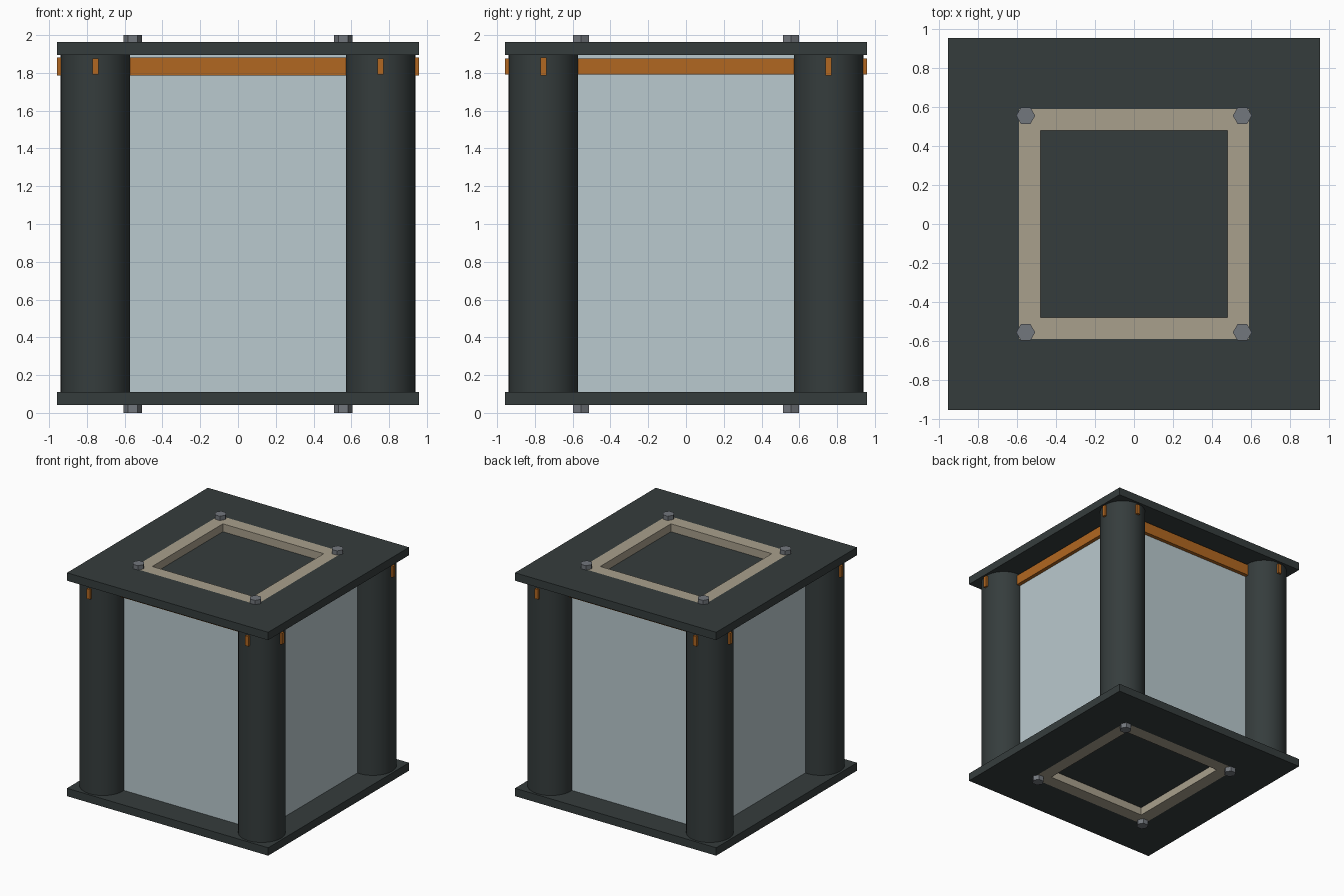
import bpy, bmesh, math
from mathutils import Matrix

if "Cube" in bpy.data.objects:
    bpy.data.objects.remove(bpy.data.objects["Cube"])


def material(name, rgb):
    m = bpy.data.materials.new(name)
    m.diffuse_color = (*rgb, 1)
    m.use_nodes = True
    m.node_tree.nodes["Principled BSDF"].inputs["Base Color"].default_value = m.diffuse_color
    return m


DARK = material("dark_slate", (0.036, 0.046, 0.046))
GLASS = material("pale_glass", (0.49, 0.585, 0.62))
ORANGE = material("orange", (0.44, 0.135, 0.015))
TAN = material("tan", (0.395, 0.35, 0.265))
STEEL = material("grey_steel", (0.17, 0.184, 0.205))


def finish(name, bm, mat):
    me = bpy.data.meshes.new(name)
    bm.to_mesh(me)
    bm.free()
    me.materials.append(mat)
    ob = bpy.data.objects.new(name, me)
    bpy.context.collection.objects.link(ob)
    return ob


def box(name, x, y, z, mat):
    """Box from (min, max) ranges."""
    bm = bmesh.new()
    size = [r[1] - r[0] for r in (x, y, z)]
    mid = [(r[0] + r[1]) / 2 for r in (x, y, z)]
    bmesh.ops.create_cube(bm, size=1, matrix=Matrix.Translation(mid) @ Matrix.Diagonal((*size, 1)))
    return finish(name, bm, mat)


def square_ring(name, outer, inner, z0, z1, mat):
    """Square slab with a square hole through it."""
    bm = bmesh.new()
    corners = ((-1, -1), (1, -1), (1, 1), (-1, 1))
    loops = [[bm.verts.new((sx * r, sy * r, z)) for sx, sy in corners]
             for r, z in ((outer, z0), (outer, z1), (inner, z1), (inner, z0))]
    for k in range(4):
        a, b = loops[k], loops[(k + 1) % 4]
        for i in range(4):
            j = (i + 1) % 4
            bm.faces.new((a[i], a[j], b[j], b[i]))
    bmesh.ops.recalc_face_normals(bm, faces=bm.faces)
    return finish(name, bm, mat)


def prism(name, x, y, z0, z1, radius, sides, mat):
    bm = bmesh.new()
    turn = Matrix.Translation((x, y, (z0 + z1) / 2)) @ Matrix.Rotation(math.pi / 2, 4, 'Z')
    bmesh.ops.create_cone(bm, cap_ends=True, segments=sides, radius1=radius,
                          radius2=radius, depth=z1 - z0, matrix=turn)
    return finish(name, bm, mat)


# End plates, each with an inset frame and a recessed floor
for side, z0, z1, f0, f1 in (("bottom", 0.042, 0.11, 0.11, 0.125),
                             ("top", 1.895, 1.963, 1.88, 1.895)):
    square_ring(side + "_plate", 0.957, 0.59, z0, z1, DARK)
    square_ring(side + "_frame", 0.59, 0.48, z0, z1, TAN)
    box(side + "_recess_floor", (-0.6, 0.6), (-0.6, 0.6), (f0, f1), DARK)

# Corner pillars and hexagonal bolts
for sx in (-1, 1):
    for sy in (-1, 1):
        pillar = prism("pillar", sx * 0.755, sy * 0.755, 0.11, 1.895, 0.184, 48, DARK)
        bpy.context.view_layer.objects.active = pillar
        pillar.select_set(True)
        bpy.ops.object.shade_smooth_by_angle(angle=math.radians(30))
        pillar.select_set(False)
        for z0, z1 in ((0.0, 0.042), (1.963, 2.0)):
            prism("bolt", sx * 0.557, sy * 0.557, z0, z1, 0.049, 6, STEEL)

# Glass panels and the orange rails that run through the pillars
for s in (-1, 1):
    panel = sorted((s * 0.715, s * 0.735))
    rail = sorted((s * 0.738, s * 0.77))
    box("glass_panel_x", (-0.71, 0.71), panel, (0.11, 1.895), GLASS)
    box("glass_panel_y", panel, (-0.71, 0.71), (0.11, 1.895), GLASS)
    box("rail_x", (-0.957, 0.957), rail, (1.785, 1.882), ORANGE)
    box("rail_y", rail, (-0.957, 0.957), (1.791, 1.876), ORANGE)
